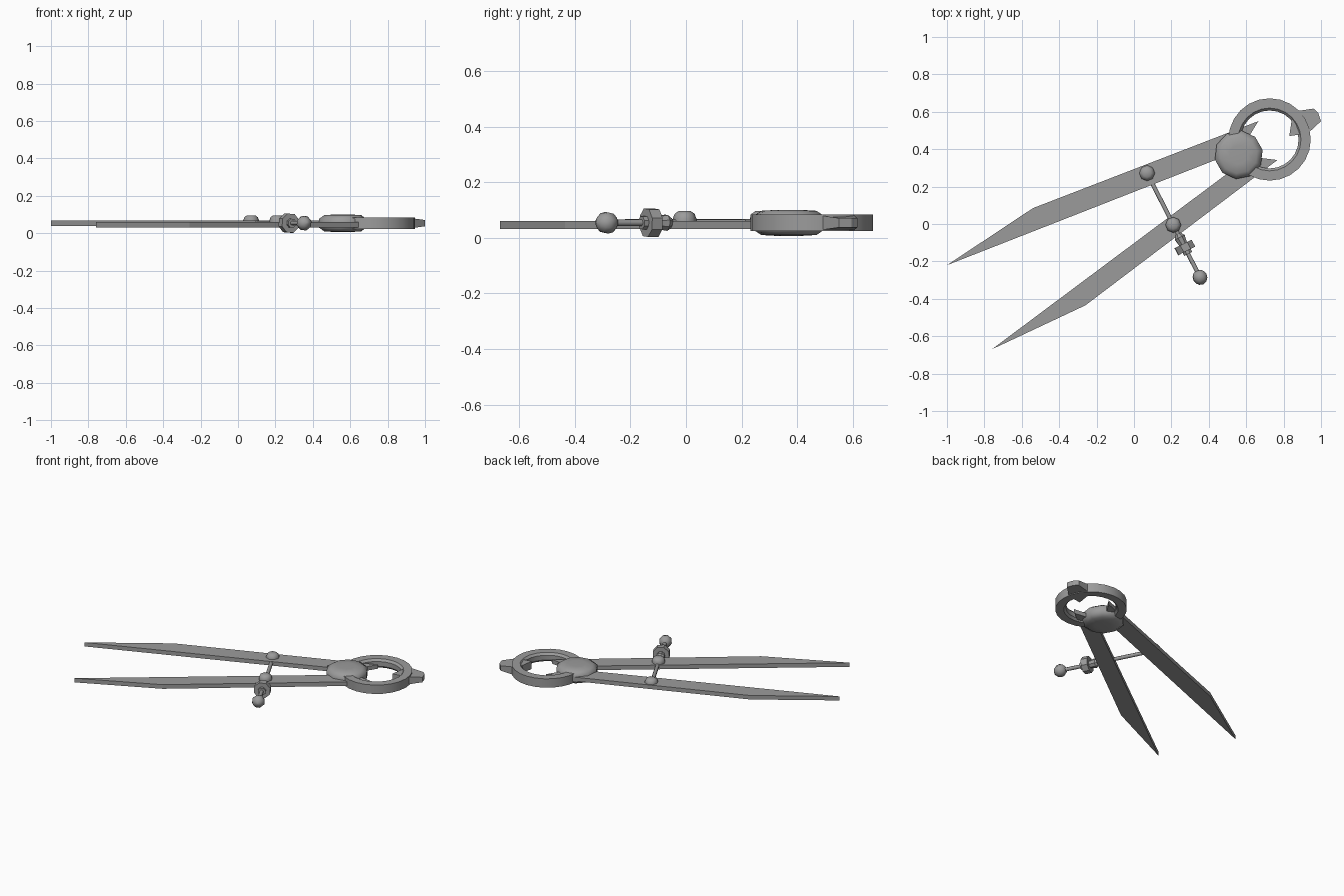
import bpy, bmesh, math
from mathutils import Vector, Matrix

cube = bpy.data.objects.get("Cube")
if cube:
    bpy.data.objects.remove(cube, do_unlink=True)

# Single steel colour
steel = bpy.data.materials.new("steel_grey")
steel.use_nodes = True
GREY = (0.33, 0.33, 0.33, 1)
steel.diffuse_color = GREY
steel.node_tree.nodes["Principled BSDF"].inputs["Base Color"].default_value = GREY


def finish(name, bm, smooth_angle=None):
    bmesh.ops.recalc_face_normals(bm, faces=bm.faces)
    mesh = bpy.data.meshes.new(name)
    bm.to_mesh(mesh)
    bm.free()
    mesh.materials.append(steel)
    obj = bpy.data.objects.new(name, mesh)
    bpy.context.collection.objects.link(obj)
    if smooth_angle:
        bpy.ops.object.select_all(action='DESELECT')
        bpy.context.view_layer.objects.active = obj
        obj.select_set(True)
        bpy.ops.object.shade_smooth_by_angle(angle=math.radians(smooth_angle))
    return obj


def plate(name, outline, z0, z1):
    """Extrude a flat outline from z0 to z1."""
    bm = bmesh.new()
    face = bm.faces.new([bm.verts.new((x, y, z0)) for x, y in outline])
    ext = bmesh.ops.extrude_face_region(bm, geom=[face])
    bmesh.ops.translate(bm, vec=(0, 0, z1 - z0),
                        verts=[v for v in ext["geom"] if isinstance(v, bmesh.types.BMVert)])
    return finish(name, bm)


def lathe(name, profile, sides, origin, axis=(0, 0, 1), closed=False, angle=60, turn=0):
    """Spin (radius, height) points about an axis through origin."""
    bm = bmesh.new()
    rings = []
    for r, h in profile:
        rings.append([bm.verts.new((r * math.cos(a), r * math.sin(a), h))
                      for a in (turn + math.tau * i / sides for i in range(sides))])
    pairs = list(zip(rings, rings[1:]))
    if closed:
        pairs.append((rings[-1], rings[0]))
    else:
        bm.faces.new(rings[0])
        bm.faces.new(rings[-1])
    for low, high in pairs:
        for i in range(sides):
            j = (i + 1) % sides
            bm.faces.new((low[i], low[j], high[j], high[i]))
    rot = Vector((0, 0, 1)).rotation_difference(Vector(axis)).to_matrix().to_4x4()
    bm.transform(Matrix.Translation(origin) @ rot)
    return finish(name, bm, angle)


def ball(name, radius, origin, axis):
    arc = [(radius * math.sin(t), -radius * math.cos(t))
           for t in (math.pi * (0.02 + 0.96 * i / 6) for i in range(7))]
    return lathe(name, arc, 8, origin, axis)


# Pointed legs with slanted upper ends
plate("rear_leg", [(-1.0, -0.22), (0.57, 0.395), (0.665, 0.55), (-0.54, 0.085)], 0.04, 0.067)
plate("front_leg", [(-0.76, -0.67), (-0.26, -0.435), (0.767, 0.342), (0.62, 0.36)], 0.032, 0.06)

# Domed hinge cap
lathe("hinge_cap", [(0.05, 0.007), (0.1, 0.01), (0.13, 0.03), (0.13, 0.077),
                    (0.1, 0.097), (0.05, 0.1)],
      10, (0.56, 0.37, 0), angle=80, turn=0.2)

# Handle ring with softened inner edges
lathe("handle_ring", [(0.22, 0.024), (0.22, 0.084), (0.168, 0.084), (0.155, 0.07),
                      (0.155, 0.038), (0.168, 0.024)],
      24, (0.725, 0.452, 0), closed=True, angle=40)

# Tapered tab on the ring
tab = plate("ring_tab", [(0.85, 0.6), (0.83, 0.47), (0.93, 0.485), (1.0, 0.55),
                         (0.985, 0.595), (0.96, 0.617), (0.88, 0.605)], 0.028, 0.08)
for v in tab.data.vertices:
    if v.co.x > 0.95:
        v.co.z = 0.054 + (v.co.z - 0.054) * 0.65

# Adjusting rod with its end knob
start, end = Vector((0.07, 0.272, 0.054)), Vector((0.353, -0.285, 0.054))
along = (end - start).normalized()
length = (end - start).length
lathe("adjusting_rod", [(0.012, 0), (0.012, length)], 8, start, along)
ball("rod_knob", 0.041, end, along)

# Rivets holding the rod to the legs
for name, x, y in (("rear_rivet", 0.07, 0.272), ("front_rivet", 0.21, -0.005)):
    lathe(name, [(0.042, 0.055), (0.042, 0.07), (0.036, 0.086), (0.022, 0.096)],
          8, (x, y, 0), angle=80)

# Thumb nut on the rod: cone collar, wide disc and short stub
lathe("thumb_nut", [(0.017, 0.365), (0.031, 0.385), (0.025, 0.42), (0.025, 0.425),
                    (0.054, 0.425), (0.054, 0.467), (0.025, 0.467), (0.025, 0.485)],
      8, start, along, angle=30)
